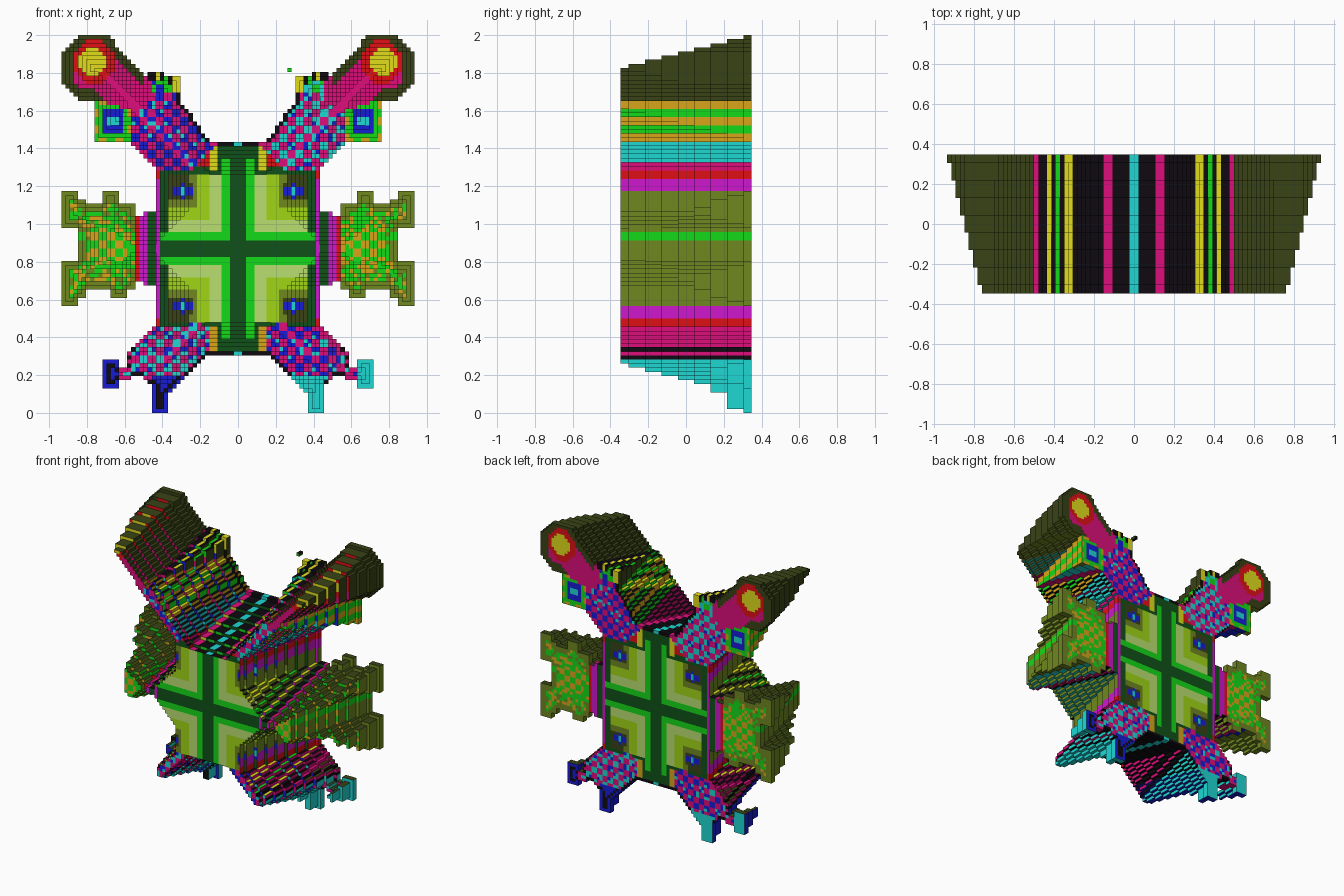
import bpy, random

if "Cube" in bpy.data.objects:
    bpy.data.objects.remove(bpy.data.objects["Cube"])
random.seed(4)
P = 2 / 92            # pixel size
NX, NZ = 43, 92       # half width and height in pixels
HALF = 16 * P         # half depth
STEPS = 8             # terraces from back to front

PALETTE = {
    "black": (14, 10, 16), "deep_green": (16, 82, 24), "green": (20, 218, 24),
    "pale": (186, 224, 112), "lime": (160, 214, 22), "olive": (112, 136, 32),
    "moss": (56, 66, 22), "gold": (216, 166, 26), "yellow": (226, 222, 26),
    "red": (224, 16, 22), "pink": (222, 14, 124), "magenta": (206, 24, 206),
    "blue": (24, 28, 214), "cyan": (30, 216, 212)}


def linear(c):
    return tuple((v / 255 / 12.92 if v < 11 else ((v / 255 + .055) / 1.055) ** 2.4) for v in c) + (1,)


MATS = {}
for name, rgb in PALETTE.items():
    MATS[name] = bpy.data.materials.new(name)
    MATS[name].diffuse_color = linear(rgb)

# Half outlines in pixels (x from centre, z from ground), mirrored later
HEAD = [(32, 92), (38.5, 92), (40, 90.5), (43, 87.5), (43, 80), (40.5, 78), (38, 76),
        (34, 76), (24, 73), (21, 77), (21, 80), (27, 86), (30.5, 90.5)]
LIMB = [(5, 66), (7, 66), (11, 72), (14, 76), (14.5, 82), (21, 83), (25, 80), (30, 76), (35, 76),
        (35, 66), (27, 66), (24, 63), (20, 59), (17, 57), (10, 60)]
LEG = [(6, 20), (8, 14), (11, 10), (15, 7), (17, 5), (17, 0), (21, 0), (21, 7), (24, 9), (29, 8),
       (29, 6), (33, 6), (33, 13), (29, 13), (29, 11), (27, 11), (27, 15), (23, 18), (20, 22), (18, 26)]
WING = [(23, 32, 25, 48), (25, 30, 39, 51), (39, 26, 43, 37), (39, 45, 43, 54),
        (37, 28, 39, 52), (29, 50, 33, 54), (27, 28, 31, 31)]
BODY = [(0, 14, 20, 66), (20, 31, 23, 49)]


def in_poly(x, z, poly):
    inside = False
    for (x1, z1), (x2, z2) in zip(poly, poly[1:] + poly[:1]):
        if (z1 > z) != (z2 > z) and x < x1 + (z - z1) * (x2 - x1) / (z2 - z1):
            inside = not inside
    return inside


def in_rects(x, z, rects):
    return any(a <= x <= c and b <= z <= d for a, b, c, d in rects)


def part_at(x, z):
    corner = x > 7 and (z < 22 - (x - 7) * .1 or z > 59)
    if in_poly(x, z, HEAD):
        return "head"
    if in_poly(x, z, LIMB) and (corner or z > 59):
        return "upper_limb"
    if in_poly(x, z, LEG) and (corner or z < 14):
        return "leg"
    if in_rects(x, z, WING):
        return "wing"
    if in_rects(x, z, BODY):
        return "body"


# Pixel map of the parts
cells = {}
for i in range(-NX, NX):
    for j in range(NZ):
        kind = part_at(abs(i + .5), j + .5)
        if kind:
            cells[i, j] = kind

# Terrace level of each pixel: distance from the outline
SIDES = [(1, 0), (-1, 0), (0, 1), (0, -1)]
level = {}
left = set(cells)
for n in range(STEPS):
    rim = {c for c in left if any((c[0] + a, c[1] + b) not in left for a, b in SIDES)}
    level.update((c, n) for c in rim)
    left -= rim
level.update((c, STEPS) for c in left)
# Loose pixel beside the right limb
cells[12, 83], level[12, 83] = "upper_limb", 0


def body_colour(x, z):
    d = abs(z - 40)
    if x > 18.5 or d > 24.5:
        if d > 24.5:
            return ("black" if d > 25.2 else "magenta" if int(x / 3) % 2 else "cyan") if x > .8 else "cyan"
        return "red" if 17 < d < 19.5 and x > 18.5 and x < 20 else \
            "magenta" if x < 20 or x > 21.5 else "deep_green"
    if 5 < x < 7.5 and d > 18.5:
        return "yellow" if z > 40 else "gold"
    if x > 7 and d > 18.5:
        return "red" if d > 20 else "deep_green"
    if min(x, d) < 2:
        return "deep_green"
    if min(x, d) < 4.5:
        return "green" if max(x, d) < 22 else "deep_green"
    if x > 16.5 or d > 17.5:
        return "deep_green"
    if 11 < x < 16 and 11.5 < d < 16.5:
        u, v = abs(x - 13.5), abs(d - 14)
        return "cyan" if u < 1 and v < 1 else "blue" if u < 1 or v < 1 else "moss"
    m = min(x, d)
    return "pale" if m < 7 else "lime" if m < 10 else "olive" if m < 12.5 else "moss"


def colour(i, j):
    x, z, n, kind = abs(i + .5), j + .5, level[i, j], cells[i, j]
    block = (i // 2 + j // 2) % 2
    if kind == "body":
        return body_colour(x, z)
    if kind == "head":
        u, v = abs(x - 35.3), abs(z - 85.5)
        if max(u, v, (u + v) * .75) < 3.4:
            return "yellow"
        if max(u, v, (u + v) * .75) < 5.2:
            return "red"
        return "moss" if n < 3 and x > 23 else "pink"
    if kind == "wing":
        if x < 25:
            return "magenta" if x < 24 else "red"
        if n < 2:
            return "green" if 42 < z < 44 else "olive"
        if 27 < x < 36 and 37 < z < 45:
            return "gold" if block else "green"
        return random.choice(["green", "green", "gold", "olive" if n < 5 else "green"])
    main = "cyan" if (kind == "upper_limb") == (i >= 0) else "blue"
    other = "blue" if main == "cyan" else "cyan"
    if kind == "upper_limb":
        if x > 26 and z < 77:
            # round pod
            d = max(abs(x - 30.5), abs(z - 71))
            return "cyan" if d < 1.5 else "blue" if d < 3 else \
                ("gold", "green")[(i // 2 + j // 2) % 2] if d > 3.6 else "green"
        if z > 78:
            return ("yellow", "black", "green", "black")[int(x / 1.2) % 4] if n < 2 else \
                main if block else "green"
        if n < 1 and x < 21:
            return "black" if z > 66 else "pink"
    else:
        # foot and side toe
        if z < 9 and x < 21.5 or x > 29:
            return ("cyan" if i > 0 else "blue") if n != 1 else ("cyan" if i > 0 else "black")
        if n < 1:
            return "black" if z < 17 and (x < 20 or j % 2) else "pink"
    return "pink" if block else (other if random.random() < .2 else main)


tint = {c: colour(*c) for c in cells}
# Walls take the colour of the outermost pixel in their row or column
edge = {}
for (i, j), t in sorted(tint.items()):
    if (i, j) == (12, 83):
        continue
    edge[1, 0, j] = t
    edge.setdefault((-1, 0, j), t)
    edge[0, 1, i] = t
    edge.setdefault((0, -1, i), t)


def front_y(n):
    return HALF if n < 0 else max(-HALF, HALF - 2 * P - 4 * P * n)


def build(name, group):
    verts, faces, slots = {}, [], []
    names = list(PALETTE)

    def quad(pts, t):
        faces.append([verts.setdefault(tuple(round(v, 4) for v in p), len(verts)) for p in pts])
        slots.append(names.index(t))

    for i, j in group:
        n = level[i, j]
        x0, x1, z0, z1, y = i * P, (i + 1) * P, j * P, (j + 1) * P, front_y(n)
        quad([(x0, y, z0), (x1, y, z0), (x1, y, z1), (x0, y, z1)], tint[i, j])
        # the back repeats the picture the other way round
        quad([(x0, HALF, z0), (x0, HALF, z1), (x1, HALF, z1), (x1, HALF, z0)],
             tint.get((-1 - i, j), "black"))
        for a, b in SIDES:
            m = level.get((i + a, j + b), -1)
            if m >= n:
                continue
            yb = front_y(m)
            t = edge[a, b, j if a else i]
            if a:
                x = x1 if a > 0 else x0
                p = [(x, y, z0), (x, yb, z0), (x, yb, z1), (x, y, z1)]
            else:
                z = z1 if b > 0 else z0
                p = [(x0, y, z), (x1, y, z), (x1, yb, z), (x0, yb, z)]
            quad(p if a + b > 0 else p[::-1], t)
    mesh = bpy.data.meshes.new(name)
    mesh.from_pydata(list(verts), [], faces)
    for t in names:
        mesh.materials.append(MATS[t])
    mesh.polygons.foreach_set("material_index", slots)
    mesh.update()
    bpy.context.collection.objects.link(bpy.data.objects.new(name, mesh))


# One object per part and side
build("body", [c for c in cells if cells[c] == "body"])
for kind in ("head", "upper_limb", "wing", "leg"):
    for side, s in (("left", -1), ("right", 1)):
        build(f"{side}_{kind}", [c for c in cells if cells[c] == kind and (c[0] + .5) * s > 0])

for m in bpy.data.materials:
    if m.users and not m.is_grease_pencil:
        m.use_nodes = True
        m.node_tree.nodes["Principled BSDF"].inputs["Base Color"].default_value = m.diffuse_color
